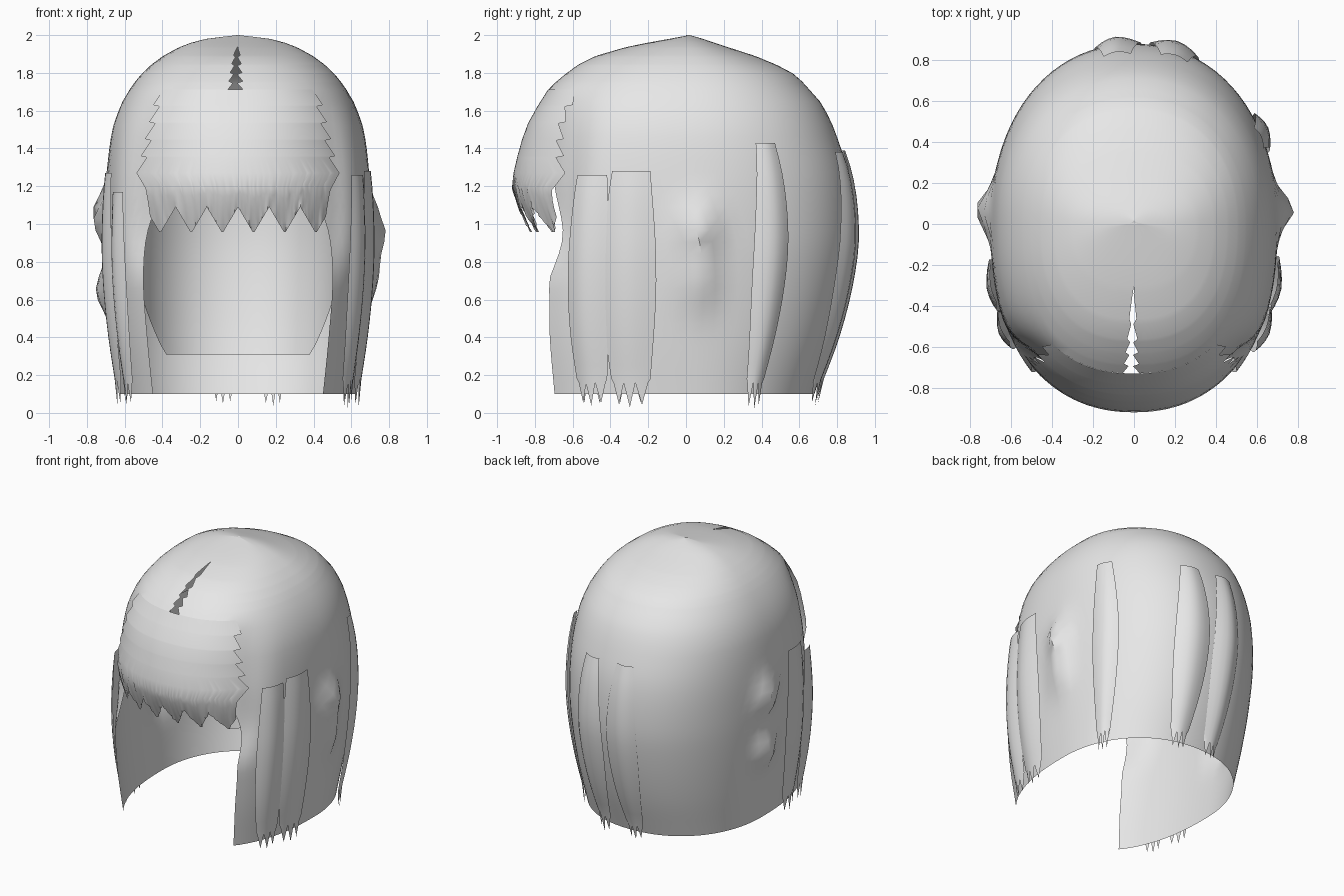
import bpy, bmesh, math, random

if "Cube" in bpy.data.objects:
    bpy.data.objects.remove(bpy.data.objects["Cube"])

random.seed(4)
hair = bpy.data.materials.new("light_grey_hair")
hair.diffuse_color = (0.8, 0.8, 0.8, 1)
hair.use_nodes = True
hair.node_tree.nodes["Principled BSDF"].inputs["Base Color"].default_value = hair.diffuse_color

# Profiles by height: side half-width, front depth, back depth, opening half-width
Z = [0.1, 0.4, 0.7, 0.95, 1.25, 1.5, 1.64, 1.71, 1.8, 1.88, 1.94, 1.98, 2.0]
SIDE = [0.63, 0.665, 0.69, 0.70, 0.695, 0.665, 0.615, 0.575, 0.505, 0.41, 0.30, 0.17, 0.0]
FRONT = [0.89, 0.93, 0.94, 0.93, 0.90, 0.835, 0.775, 0.73, 0.63, 0.50, 0.30, 0.09, -0.02]
BACK = [0.68, 0.78, 0.85, 0.88, 0.86, 0.785, 0.715, 0.655, 0.56, 0.39, 0.21, 0.09, 0.02]
EDGE = [0.45, 0.48, 0.50, 0.48, 0.38, 0.36, 0.37, 0.38, 0.31, 0.18, 0.10, 0.05, 0.0]


def lerp(z, xs, ys):
    """Smooth interpolation through a profile."""
    if z <= xs[0]:
        return ys[0]
    if z >= xs[-1]:
        return ys[-1]
    i = max(k for k in range(len(xs) - 1) if xs[k] <= z)

    def slope(k):
        lo, hi = max(k - 1, 0), min(k + 1, len(xs) - 1)
        return (ys[hi] - ys[lo]) / (xs[hi] - xs[lo])
    h = xs[i + 1] - xs[i]
    t = (z - xs[i]) / h
    m0, m1 = slope(i) * h, slope(i + 1) * h
    return ((2*t**3 - 3*t*t + 1) * ys[i] + (t**3 - 2*t*t + t) * m0
            + (3*t*t - 2*t**3) * ys[i + 1] + (t**3 - t*t) * m1)


P = 2 / 2.4   # squarer curve on the front half
Q = 2 / 2.15  # rounder curve on the back half


def point(th, z, off=0.0, scale=1.0):
    """Point on the head form; th = 0 is the front, positive toward +x."""
    s, c = math.sin(th), math.cos(th)
    a = lerp(z, Z, SIDE) * scale + off
    e, d = (P, -(lerp(z, Z, FRONT) * scale + off)) if c > 0 else (Q, lerp(z, Z, BACK) * scale + off)
    return (math.copysign(a * abs(s) ** e, s), d * abs(c) ** e, z)


def angle_for_x(x, z):
    a = max(lerp(z, Z, SIDE), 0.001)
    return math.copysign(math.asin(min(abs(x) / a, 1) ** (1 / P)), x)


def sheet(name, rows, keep=lambda i, j: True):
    """Smooth sheet through rows of points."""
    bm = bmesh.new()
    vs = [[bm.verts.new(p) for p in r] for r in rows]
    for i in range(len(vs) - 1):
        for j in range(len(vs[0]) - 1):
            if keep(i, j):
                bm.faces.new((vs[i][j], vs[i][j + 1], vs[i + 1][j + 1], vs[i + 1][j]))
    bmesh.ops.remove_doubles(bm, verts=bm.verts, dist=0.0005)
    bmesh.ops.delete(bm, geom=[v for v in bm.verts if not v.link_faces], context='VERTS')
    me = bpy.data.meshes.new(name)
    bm.to_mesh(me)
    bm.free()
    me.materials.append(hair)
    ob = bpy.data.objects.new(name, me)
    bpy.context.collection.objects.link(ob)
    bpy.context.view_layer.objects.active = ob
    ob.select_set(True)
    bpy.ops.object.shade_smooth_by_angle(angle=math.radians(50))
    ob.select_set(False)


# Main shell: open face, zigzag parting above the fringe, ear bulges
teeth = 5
rows_z = [(0.1 + 1.61 * i / 26, 0.0) for i in range(26)]
for k in range(teeth):
    z0 = 1.71 + 0.046 * k
    rows_z += [(z0, 1.0), (z0 + 0.036, 0.15)]
rows_z += [(z, 0.0) for z in (1.94, 1.96, 1.98, 1.992, 2.0)]
FRONT_COLS, SIDE_COLS = 6, 34


def shell_point(th, z):
    x, y, z = point(th, z)
    # Front edge tucked in under the fringe
    dip = lerp(z, [0.7, 0.95, 1.25, 1.5, 1.64, 1.71], [0, 0.13, 0.13, 0.09, 0.04, 0])
    side = min(max((64 - math.degrees(math.acos(math.cos(th)))) / 20, 0), 1)
    y *= 1 - dip * side
    if x > 0:
        lobes = math.exp(-((z - 0.98) / 0.14) ** 2) + 0.75 * math.exp(-((z - 0.72) / 0.17) ** 2)
    else:
        lobes = math.exp(-((z - 1.04) / 0.13) ** 2) + 0.95 * math.exp(-((z - 0.64) / 0.13) ** 2)
    bump = 0.078 * math.exp(-((y - 0.07) / 0.09) ** 2) * lobes
    return (x + math.copysign(bump, x), y, z)


rows = []
for z, saw in rows_z:
    fade = max(0.0, (1.95 - z) / 0.24) ** 0.6 if 1.7 < z < 1.935 else 0.0
    edge = angle_for_x(lerp(z, Z, EDGE), z)
    right = angle_for_x(fade * (0.040 * saw - 0.012), z)
    left = angle_for_x(-fade * (0.055 - 0.03 * (1 - saw)), z)
    th = [right + (edge - right) * j / FRONT_COLS for j in range(FRONT_COLS)]
    th += [edge + (2 * math.pi - 2 * edge) * j / (2 * SIDE_COLS) for j in range(2 * SIDE_COLS + 1)]
    th += [2 * math.pi - edge + (left + edge) * j / FRONT_COLS for j in range(1, FRONT_COLS + 1)]
    rows.append([shell_point(t, z) for t in th])
last = len(rows[0]) - 1
sheet("hair_shell", rows, lambda i, j: rows_z[i][0] > 1.705 or FRONT_COLS <= j < last - FRONT_COLS)

# Fringe: bulging sheet with ragged sides and curled pointed tips
FZ = [1.1, 1.2, 1.3, 1.5, 1.6, 1.71]
FY = [0.915, 0.92, 0.907, 0.85, 0.80, 0.73]
COLS = 96


def fringe_y(x, z, depth=None):
    t = min(max((1.71 - z) / 0.3, 0), 1)      # flush with the shell at the top
    a = lerp(z, Z, SIDE) + 0.015 * t
    n = 2.4 - 0.2 * t
    return -(depth or lerp(z, FZ, FY)) * (1 - min(abs(x) / a, 1) ** n) ** (1 / n)


rows = []
for k in range(5):
    for z, jag in ((1.712 - 0.09 * k, -0.005), (1.71 - 0.09 * k - 0.08, 0.03)):
        half = 0.40 + 0.10 * (1.71 - z) / 0.41 + jag
        rows.append([(half * u, fringe_y(half * u, z), z)
                     for u in [-1 + 2 * j / COLS for j in range(COLS + 1)]])
wobble = [random.uniform(-0.02, 0.02) for _ in range(COLS + 1)]
for step in range(5):
    row = []
    for j in range(COLS + 1):
        u = -1 + 2 * j / COLS
        x = u * (0.49 - 0.006 * step)
        phase = abs(x) / 0.165 % 1.0
        tip = max(0.0, 1 - abs(phase - 0.5) * 2)       # 1 on a lock tip
        end = 1.09 - 0.14 * tip
        t = step / 4
        z = 1.20 + (end - 1.20) * t + wobble[j] * (1 - t)
        depth = 0.92 - (0.03 + 0.07 * tip) * t ** 1.3 + 0.4 * wobble[j] * t
        row.append((x, fringe_y(x, max(z, 1.1), depth), z))
    rows.append(row)
sheet("fringe", rows)


# Loose locks: shallow arched strips ending in thin points
def lock(name, degrees, width, top, bottom, taper=0.35, lift=0.03, base=0.015):
    th0 = math.radians(degrees)
    rows, n = [], 16
    for i in range(n + 1):
        s = i / n
        w = width * (1 - taper + taper * math.sin(math.pi * min(s * 1.05, 1)))
        row = []
        for j in range(7):
            v = (j - 3) / 3
            z = top + (0.18 - top) * min(s * n / (n - 1), 1)
            vv = v
            if i == n:                                   # forked ends
                z = bottom + 0.02 * abs(v) if j % 2 else 0.16
                vv = v * 0.9
            off = base + lift * (1 - abs(v) ** 1.6) * (0.4 + 0.6 * math.sin(math.pi * s))
            row.append(point(th0 + vv * w / 1.5, z, off))
        rows.append(row)
    sheet(name, rows)


lock("right_front_lock", 61, 0.21, 1.26, 0.04, 0.25)
lock("right_side_lock", 75, 0.22, 1.28, 0.03, 0.25)
lock("left_front_lock", -61, 0.18, 1.17, 0.04, 0.25)
lock("left_side_lock", -75, 0.20, 1.27, 0.04, 0.25)
lock("right_back_lock", 119, 0.18, 1.43, 0.02, 0.4)
lock("back_lock_right", 165, 0.26, 1.38, 0.04, 0.45, 0.035, 0.012)
lock("back_lock_left", 186, 0.22, 1.39, 0.05, 0.4, 0.035, 0.008)

# Inner layer at the back of the head, its hem rising toward the front
rows = []
for i in range(13):
    row = []
    for j in range(41):
        d = -90 + 180 * j / 40
        hem = 0.31 + 0.34 * max(0.0, (abs(d) - 46) / 24)
        row.append(point(math.radians(180 + d), hem + (1.4 - hem) * i / 12, 0, 0.8))
    rows.append(row)
sheet("inner_back_layer", rows)
